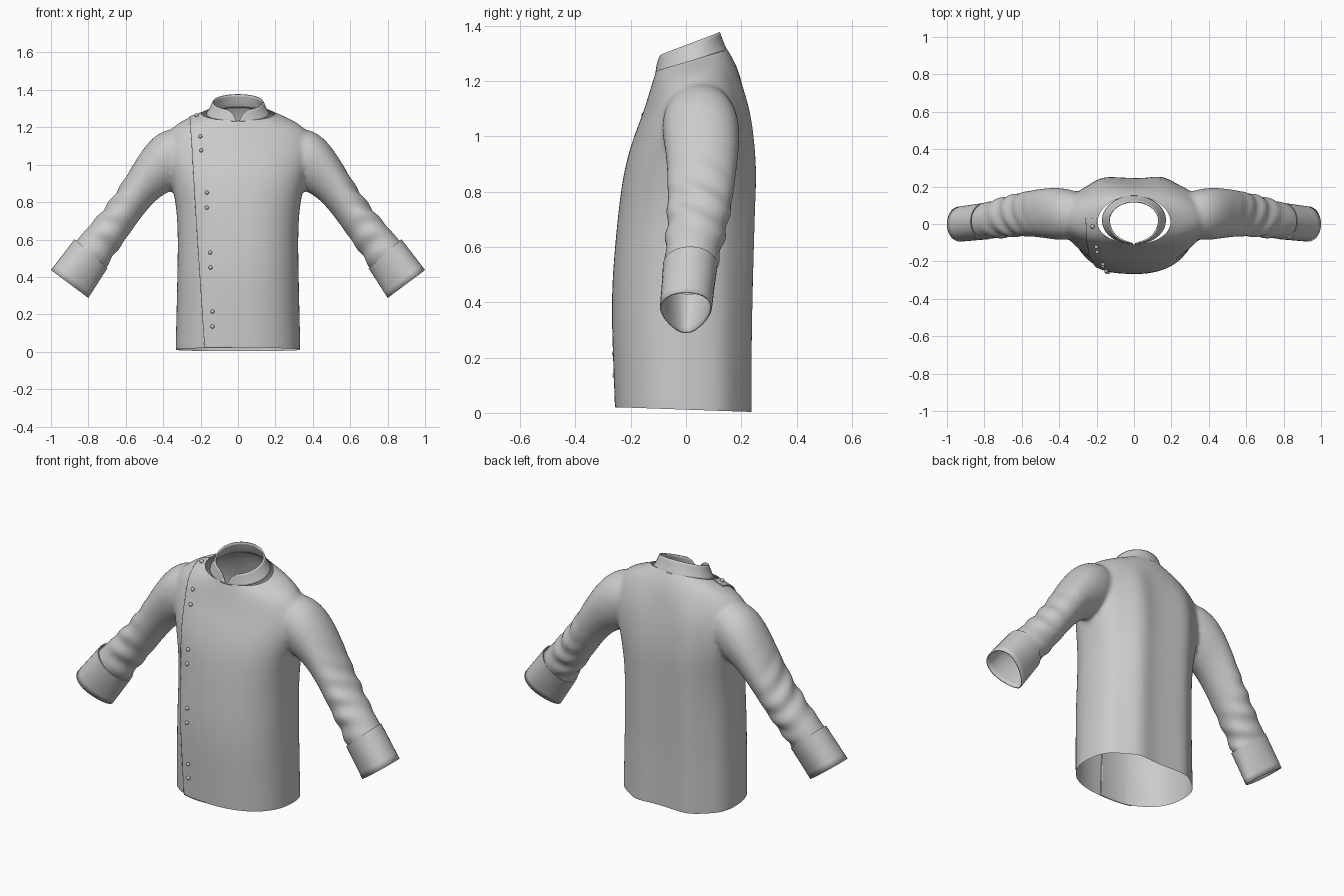
import bpy, bmesh, math
from mathutils import Vector
from mathutils.bvhtree import BVHTree

if "Cube" in bpy.data.objects:
    bpy.data.objects.remove(bpy.data.objects["Cube"])

SEG = 40


def make_object(name, bm, smooth=True):
    me = bpy.data.meshes.new(name)
    bm.to_mesh(me)
    ob = bpy.data.objects.new(name, me)
    bpy.context.collection.objects.link(ob)
    for p in me.polygons:
        p.use_smooth = smooth
    return ob


def loft(bm, rings, cap=True):
    rows = [[bm.verts.new(p) for p in r] for r in rings]
    n = len(rows[0])
    for a, b in zip(rows, rows[1:]):
        for i in range(n):
            j = (i + 1) % n
            bm.faces.new((a[i], a[j], b[j], b[i]))
    if cap:
        bm.faces.new(rows[0][::-1])
        bm.faces.new(rows[-1])


def power(v, n):
    return math.copysign(abs(v) ** n, v)


def torso_ring(z, hx, yf, yb, tilt, n):
    pts = []
    yc = 0.01
    for i in range(SEG):
        t = 2 * math.pi * i / SEG
        x = hx * power(math.cos(t), 2 / n)
        s = power(math.sin(t), 2 / n)
        y = yc + s * ((yb - yc) if s > 0 else (yc - yf))
        # spine furrow and soft folds down the back
        if s > 0.3 and z < 1.15:
            y -= 0.028 * math.exp(-(x / 0.08) ** 2)
            y += 0.006 * math.cos(x * 38 + 0.4)
        pts.append(Vector((x, y, z + tilt * y)))
    return pts


def sleeve_ring(top, bot, yc, hy, side, egg=0.0, grow=1.0):
    a, b = Vector((top[0], 0, top[1])), Vector((bot[0], 0, bot[1]))
    mid, half = (a + b) / 2, (a - b) / 2 * grow
    pts = []
    for i in range(SEG):
        t = 2 * math.pi * i / SEG
        p = mid + half * math.sin(t)
        p.y = yc + hy * grow * math.cos(t) * (1 + egg * math.sin(t))
        p.x *= side
        pts.append(p)
    return pts


def cut(bm, co, no, region=lambda v: True):
    """Remove everything in front of a plane."""
    vs = {v for v in bm.verts if region(v.co)}
    fs = [f for f in bm.faces if all(v in vs for v in f.verts)]
    es = {e for f in fs for e in f.edges}
    geom = list({v for f in fs for v in f.verts}) + list(es) + fs
    bmesh.ops.bisect_plane(bm, geom=geom, plane_co=co, plane_no=no,
                           clear_outer=True)


# Torso and sleeves as closed lofts, fused into one cloth surface
torso = [  # z, half width, front y, back y, tilt, roundness
    (-0.10, .335, -.255, .252, 0, 2.3), (0.0, .335, -.257, .252, 0, 2.3),
    (0.20, .33, -.265, .252, 0, 2.3), (0.42, .325, -.272, .256, 0, 2.3),
    (0.60, .322, -.258, .262, 0, 2.3), (0.75, .327, -.243, .266, 0, 2.3),
    (0.88, .35, -.225, .27, 0, 2.3), (1.0, .385, -.192, .259, 0.03, 2.2),
    (1.1, .40, -.155, .240, .1, 2.1), (1.2, .365, -.128, .193, .2, 2),
    (1.25, .25, -.114, .163, .27, 2), (1.275, .17, -.107, .147, .3, 2),
    (1.32, .14, -.095, .12, .3, 2), (1.37, .135, -.09, .115, .3, 2)]
sleeve = [  # top xz, bottom xz, centre y, half depth
    ((.25, 1.20), (.20, .98), .05, .10), ((.41, 1.195), (.315, .875), .05, .145),
    ((.515, 1.085), (.425, .835), .06, .133), ((.62, .895), (.53, .705), .055, .12),
    ((.72, .755), (.62, .572), .04, .11), ((.87, .592), (.708, .455), .015, .094),
    ((.99, .44), (.80, .29), 0, .088)]
bm = bmesh.new()
loft(bm, [torso_ring(*r) for r in torso])
for side in (1, -1):
    loft(bm, [sleeve_ring(*r, side, 0.1) for r in sleeve])
for comp in (bm.faces,):
    bmesh.ops.recalc_face_normals(bm, faces=bm.faces[:])
raw = make_object("raw_form", bm)
m = raw.modifiers.new("round", 'SUBSURF')
m.levels = 2
m = raw.modifiers.new("fuse", 'REMESH')
m.mode, m.voxel_size = 'VOXEL', 0.012
m = raw.modifiers.new("soften", 'SMOOTH')
m.factor, m.iterations = 0.5, 8
dg = bpy.context.evaluated_depsgraph_get()
fused = bpy.data.meshes.new_from_object(raw.evaluated_get(dg))
bm.free()
bpy.data.objects.remove(raw)
body = bmesh.new()
body.from_mesh(fused)

# Soft elbow creases
body.normal_update()
for v in body.verts:
    x, y, z = abs(v.co.x), v.co.y, v.co.z
    w = math.exp(-((x - 0.70) / 0.09) ** 2) if x > 0.45 else 0
    if w > 0.01:
        k = math.sin(62 * (z * 0.85 - x * 0.25 + y * 0.5))
        v.co += v.normal * 0.005 * w * k

# Open the hem, neck and sleeve ends
cut(body, (0, .25, .003), (0, -.035, -1))
cut(body, (0, .02, 1.275), (0, -.3, 1))
for s in (1, -1):
    cut(body, (s * .81, 0, .50), (s * .67, 0, -.74), lambda c: c.x * s > .5)
bmesh.ops.recalc_face_normals(body, faces=body.faces[:])
body.normal_update()
make_object("jacket_body", body)

# Overlapping front panel edge running from shoulder to hem
pan = body.copy()
line_no = Vector((1.245, 0, .08)).normalized()
line_co = Vector((-.175, 0, 0))
cut(pan, line_co, -line_no)
cut(pan, line_co + line_no * .2, line_no)
cut(pan, (0, .03, 0), (0, 1, 0))
pan.normal_update()
for v in pan.verts:
    fade = (v.co - line_co).dot(line_no) / .2
    v.co += v.normal * (0.008 - 0.011 * fade)
panel = make_object("front_overlap", pan)
m = panel.modifiers.new("cloth", 'SOLIDIFY')
m.thickness, m.offset = 0.006, -1

# Buttons in pairs along the overlap
tree = BVHTree.FromBMesh(pan)
spots = [(-.20, 1.15), (-.195, 1.075), (-.165, .85), (-.165, .77), (-.147, .53),
         (-.145, .45), (-.135, .215), (-.135, .135)]
rays = [((x, -1, z), (0, 1, 0)) for x, z in spots]
rays += [((-.22, -.012, 2), (0, 0, -1)), ((-.168, -.002, 2), (0, 0, -1))]
for i, (o, d) in enumerate(rays):
    hit, nrm, _, _ = tree.ray_cast(Vector(o), Vector(d))
    if hit is None:
        continue
    if nrm.dot(Vector(d)) > 0:
        nrm = -nrm
    b = bmesh.new()
    bmesh.ops.create_uvsphere(b, u_segments=16, v_segments=10, radius=.0105)
    ob = make_object(f"button_{i + 1}", b)
    ob.location = hit + nrm * .005
    ob.rotation_euler = nrm.to_track_quat('Z', 'Y').to_euler()
    b.free()

# Turned-back cuffs
for s, nm in ((1, "left"), (-1, "right")):
    b = bmesh.new()
    A, B = ((.872, .600), (.700, .448)), ((1.0, .437), (.80, .288))
    rings = [sleeve_ring(*A, .015, .094, s, .1, .97)]
    for k in range(7):
        f = k / 6
        top, bot = [tuple(p + (q - p) * f for p, q in zip(A[j], B[j])) for j in (0, 1)]
        rings.append(sleeve_ring(top, bot, .015 - .015 * f, .096 - .006 * f, s,
                                 .1 + .22 * f, 1.02 - .02 * f))
    loft(b, rings, cap=False)
    bmesh.ops.recalc_face_normals(b, faces=b.faces[:])
    ob = make_object(nm + "_cuff", b)
    m = ob.modifiers.new("cloth", 'SOLIDIFY')
    m.thickness, m.offset = 0.006, -1
    b.free()

# Stand collar, open in a V at the front
b = bmesh.new()
N, H = 72, 6
rows = []
for k in range(H + 1):
    f = k / H
    gap = 0.03 + 0.24 * f ** 1.2
    row = []
    for i in range(N + 1):
        t = gap + (2 * math.pi - 2 * gap) * i / N
        c, sn = -math.cos(t), math.sin(t)
        g = f ** 0.8
        x = sn * (.168 - .036 * g)
        y = .02 + c * ((.129 - .03 * g) if c > 0 else (.127 - .007 * g))
        z = 1.268 + .3 * (y - .02) + f * (.068 + .010 * c)
        z -= .012 * f ** 3 * math.exp(-((t - gap) / .1) ** 2)
        z -= .012 * f ** 3 * math.exp(-((2 * math.pi - gap - t) / .1) ** 2)
        row.append(b.verts.new((x, y, z)))
    rows.append(row)
for r0, r1 in zip(rows, rows[1:]):
    for i in range(N):
        b.faces.new((r0[i], r0[i + 1], r1[i + 1], r1[i]))
collar = make_object("stand_collar", b)
m = collar.modifiers.new("cloth", 'SOLIDIFY')
m.thickness, m.offset = 0.008, 0
b.free()

# Keep hard rims crisp on the smooth cloth
bpy.ops.object.select_all(action='SELECT')
bpy.context.view_layer.objects.active = collar
bpy.ops.object.shade_smooth_by_angle(angle=math.radians(40))
